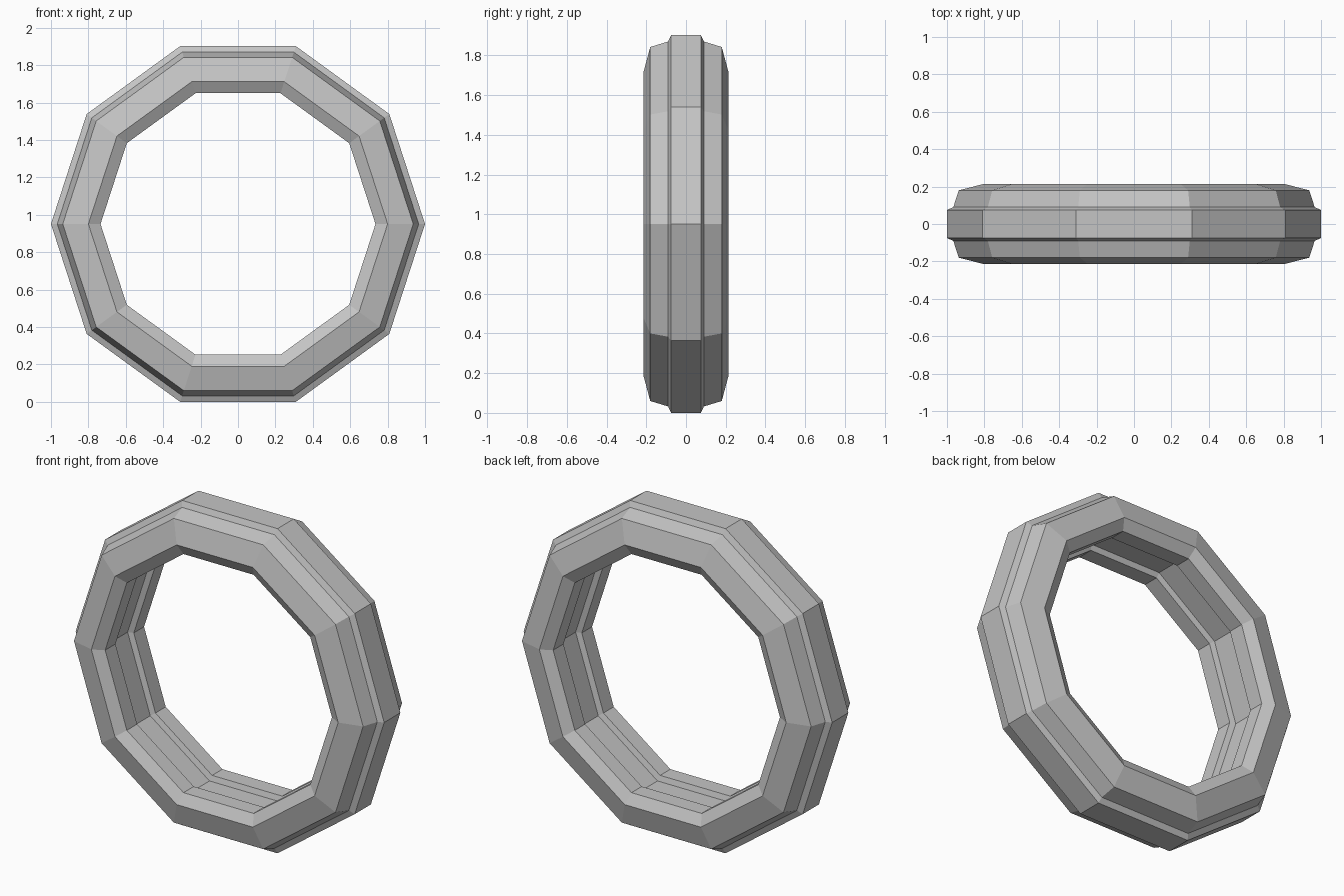
import bpy
import bmesh
from math import cos, sin, tau

old = bpy.data.objects.get("Cube")
if old:
    bpy.data.objects.remove(old, do_unlink=True)

SIDES = 10
CENTRE_Z = sin(tau / 5)  # puts the lowest flat side on the ground

# Half cross-section as (radius, depth), from outer tread to inner groove
half = [(1.0, 0.075), (0.966, 0.09), (0.937, 0.18), (0.80, 0.215),
        (0.735, 0.18), (0.735, 0.085), (0.768, 0.075)]
profile = half + [(r, -y) for r, y in reversed(half)]

# Plain grey material
grey = bpy.data.materials.new("light_grey")
grey.use_nodes = True
colour = (0.56, 0.56, 0.56, 1)
grey.diffuse_color = colour
grey.node_tree.nodes["Principled BSDF"].inputs["Base Color"].default_value = colour

# Sweep the cross-section around the ten-sided ring
bm = bmesh.new()
rings = []
for i in range(SIDES):
    a = tau * i / SIDES
    rings.append([bm.verts.new((r * cos(a), y, CENTRE_Z + r * sin(a)))
                  for r, y in profile])
n = len(profile)
for i in range(SIDES):
    this, nxt = rings[i], rings[(i + 1) % SIDES]
    for j in range(n):
        k = (j + 1) % n
        bm.faces.new((this[j], this[k], nxt[k], nxt[j]))
bmesh.ops.recalc_face_normals(bm, faces=bm.faces)

mesh = bpy.data.meshes.new("wheel_ring")
bm.to_mesh(mesh)
bm.free()
mesh.materials.append(grey)
ring = bpy.data.objects.new("wheel_ring", mesh)
bpy.context.collection.objects.link(ring)
